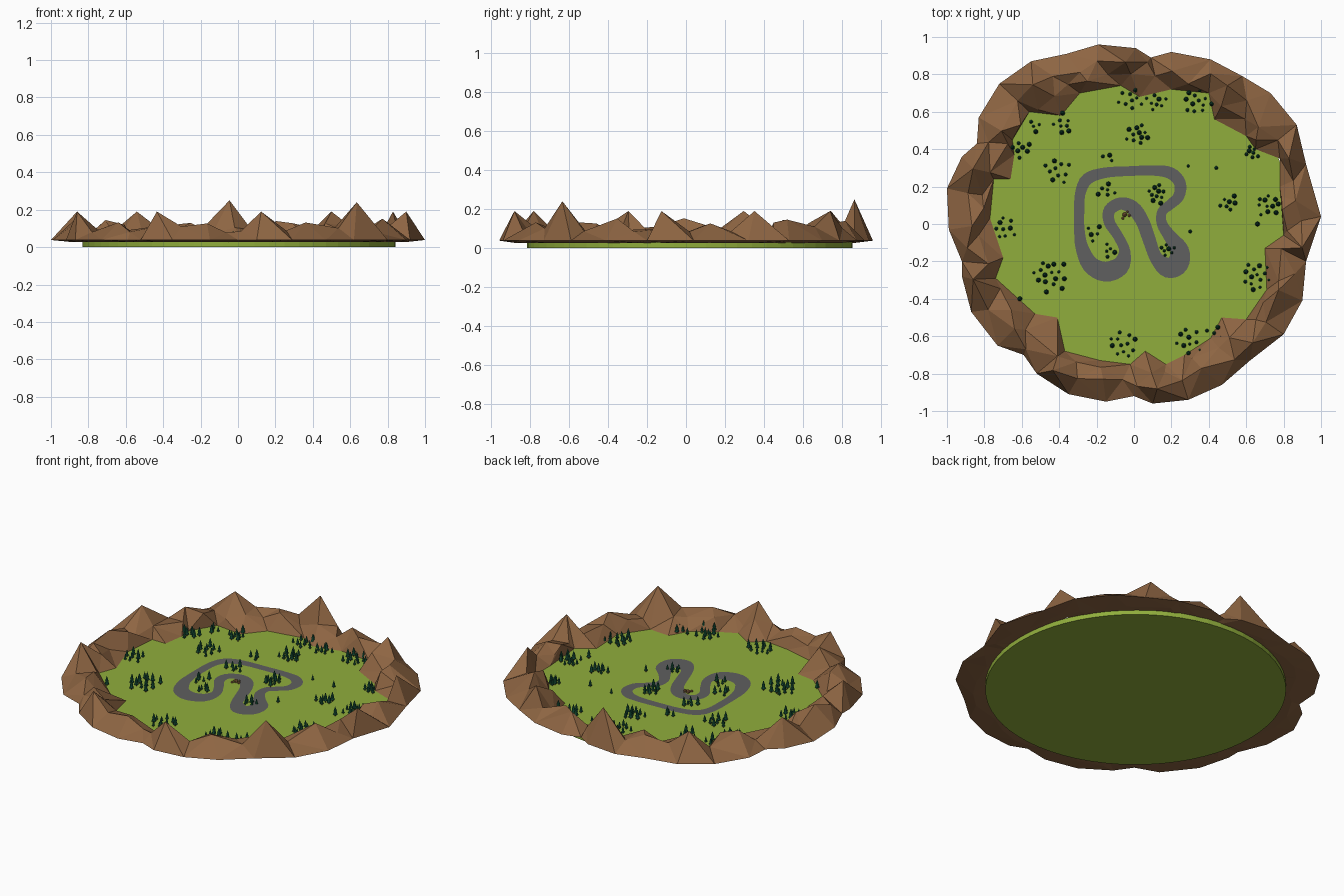
import bpy, bmesh, random
from math import sin, cos, radians, pi
from mathutils import Vector, Matrix
from mathutils.geometry import delaunay_2d_cdt

if "Cube" in bpy.data.objects:
    bpy.data.objects.remove(bpy.data.objects["Cube"])

random.seed(4)


def material(name, rgb):
    m = bpy.data.materials.new(name)
    m.diffuse_color = (*rgb, 1)
    m.use_nodes = True
    m.node_tree.nodes["Principled BSDF"].inputs["Base Color"].default_value = m.diffuse_color
    return m


def finish(bm, name, mat):
    me = bpy.data.meshes.new(name)
    bm.to_mesh(me)
    bm.free()
    me.materials.append(mat)
    ob = bpy.data.objects.new(name, me)
    bpy.context.collection.objects.link(ob)
    return ob


GRASS = material("grass", (0.28, 0.42, 0.045))
ROCK = material("rock", (0.27, 0.13, 0.055))
ROAD = material("road", (0.115, 0.115, 0.115))
LEAF = material("leaf", (0.01, 0.10, 0.05))
BARK = material("bark", (0.10, 0.05, 0.02))
TOP = 0.03

# Grass disc
bm = bmesh.new()
bmesh.ops.create_cone(bm, cap_ends=True, segments=64, radius1=0.836, radius2=0.836, depth=TOP,
                      matrix=Matrix.Translation((0.005, 0.02, TOP / 2)))
finish(bm, "grass_disc", GRASS)

# Winding road: centre line with half widths, smoothed into a closed ribbon
path = [(-.293, .05, .027), (-.288, .16, .028), (-.25, .24, .032), (-.155, .274, .028),
        (-.02, .283, .026), (.11, .286, .028), (.195, .272, .032), (.245, .22, .032),
        (.24, .15, .03), (.195, .105, .027), (.15, .065, .026), (.15, 0, .028),
        (.195, -.07, .035), (.243, -.14, .05), (.235, -.21, .058), (.18, -.232, .055),
        (.118, -.18, .035), (.08, -.08, .035), (.045, .015, .036), (-.005, .085, .038),
        (-.07, .11, .033), (-.13, .075, .032), (-.132, .01, .03), (-.085, -.065, .027),
        (-.05, -.145, .03), (-.075, -.225, .05), (-.155, -.255, .053), (-.235, -.215, .045),
        (-.28, -.12, .034), (-.292, -.03, .028)]


def smooth_loop(pts, steps):
    pts, n, out = [Vector(p) for p in pts], len(pts), []
    for i in range(n):
        a, b, c, d = (pts[(i + k) % n] for k in (-1, 0, 1, 2))
        for s in range(steps):
            t = s / steps
            out.append(0.5 * (2 * b + (c - a) * t + (2 * a - 5 * b + 4 * c - d) * t * t
                              + (3 * b - a - 3 * c + d) * t ** 3))
    return out


line = smooth_loop(path, 4)
bm = bmesh.new()
rows = []
for i, p in enumerate(line):
    d = (line[(i + 1) % len(line)] - line[i - 1]).to_2d().normalized()
    side = Vector((-d.y, d.x)) * p.z
    rows.append([bm.verts.new((p.x + s * side.x, p.y + s * side.y, TOP + 0.003)) for s in (1, -1)])
for i, (a, b) in enumerate(rows):
    c, d = rows[(i + 1) % len(rows)]
    bm.faces.new((a, b, d, c))
finish(bm, "race_road", ROAD)

# Mountain ring: outer and inner footprints, peaks between them, triangulated
outer = [(1, .04), (.92, .32), (.87, .53), (.73, .7), (.58, .79), (.41, .88), (.2, .92), (.09, .89),
         (.01, .94), (-.19, .96), (-.36, .91), (-.55, .87), (-.72, .75), (-.83, .57), (-.84, .43),
         (-.92, .36), (-1, .19), (-.99, -.03), (-.92, -.2), (-.92, -.28), (-.87, -.47),
         (-.73, -.65), (-.59, -.7), (-.52, -.8), (-.35, -.91), (-.15, -.95), (0, -.92),
         (.1, -.96), (.29, -.94), (.47, -.86), (.62, -.73), (.8, -.59), (.9, -.41), (.92, -.2)]
inner = [(.78, .2), (.78, .35), (.65, .4), (.6, .47), (.43, .56), (.4, .7), (.2, .72), (.03, .68),
         (-.07, .74), (-.29, .7), (-.39, .58), (-.56, .6), (-.65, .45), (-.64, .37), (-.66, .24),
         (-.75, .24), (-.77, .03), (-.7, -.18), (-.74, -.29), (-.53, -.48), (-.41, -.5),
         (-.37, -.68), (-.18, -.73), (-.02, -.75), (.06, -.68), (.17, -.75), (.27, -.7),
         (.41, -.61), (.47, -.5), (.6, -.51), (.71, -.35), (.7, -.13), (.8, -.06)]
# angle, radius and height of the ten main summits
summits = [(93, .866, .25), (56, .893, .19), (23, .9, .19), (-8, .908, .19), (-45, .898, .24),
           (-82, .89, .19), (-119, .895, .19), (-161, .91, .19), (-199, .91, .19), (-234, .92, .19)]


def inside(p, poly):
    hit = False
    for (x1, y1), (x2, y2) in zip(poly, poly[1:] + poly[:1]):
        if (y1 > p[1]) != (y2 > p[1]) and p[0] < x1 + (p[1] - y1) * (x2 - x1) / (y2 - y1):
            hit = not hit
    return hit


points = [(x, y, .038) for x, y in outer] + [(x, y, TOP) for x, y in inner]
n_out, n_loop = len(outer), len(points)
# foothills per summit: fraction of the way to the next summit, radius, height
hills = [(.24, .885, .095), (.5, .86, .14), (.76, .89, .09),
         (.08, .8, .11), (.34, .815, .075), (.6, .79, .115), (.84, .81, .07)]
for i, (a, r, h) in enumerate(summits):
    nxt = summits[(i + 1) % 10][0] - (360 if i == 9 else 0)
    local = [(a, r, h)]
    for f, hr, hh in hills:
        local.append((a + (nxt - a) * (f + random.uniform(-.06, .06)),
                      hr + random.uniform(-.02, .02), hh + random.uniform(-.015, .02)))
    for ang, rad, z in local:
        p = (rad * cos(radians(ang)), rad * sin(radians(ang)))
        if inside(p, outer) and not inside(p, inner):
            points.append((*p, z))

edges = [(i, (i + 1) % n_out) for i in range(n_out)]
n_in = n_loop - n_out
edges += [(n_out + i, n_out + (i + 1) % n_in) for i in range(n_in)]
flat, _, tris, origin, _, _ = delaunay_2d_cdt([Vector(p[:2]) for p in points], edges, [], 0, 1e-5)
bm = bmesh.new()
upper, lower = [], []
for v, ids in zip(flat, origin):
    k = ids[0] if ids else 0
    u = bm.verts.new((v.x, v.y, points[k][2]))
    upper.append(u)
    lower.append(u if k < n_loop else bm.verts.new((v.x, v.y, .027)))
for t in tris:
    c = sum((flat[i] for i in t), Vector((0, 0))) / len(t)
    if inside(c, outer) and not inside(c, inner):
        bm.faces.new([upper[i] for i in t])
        low = [lower[i] for i in reversed(t)]
        if any(lower[i] is not upper[i] for i in t):
            bm.faces.new(low)
bmesh.ops.delete(bm, geom=[v for v in bm.verts if not v.link_faces], context='VERTS')
finish(bm, "mountain_ring", ROCK)

# Pine trees in clumps: centre x, y, count, spread
clumps = [(-.02, .67, 9, .07), (.12, .65, 8, .06), (.34, .65, 12, .08), (.02, .48, 11, .07),
          (-.38, .53, 8, .06), (-.53, .53, 4, .04), (-.6, .4, 7, .06), (-.41, .29, 10, .08),
          (-.69, -.02, 9, .07), (-.45, -.27, 16, .10), (-.06, -.64, 12, .09), (.29, -.63, 10, .08),
          (.43, -.57, 4, .05), (.65, -.28, 14, .08), (.72, .1, 11, .07), (.51, .11, 7, .05),
          (.63, .38, 7, .04), (.12, .16, 10, .06), (.18, -.14, 7, .045), (-.22, -.05, 5, .05),
          (-.15, .18, 6, .05), (-.13, -.14, 5, .04), (-.14, .36, 3, .04), (.44, .3, 1, 0),
          (.66, 0, 1, 0), (.3, -.04, 1, 0), (-.61, -.4, 1, 0), (.29, .31, 1, 0)]
leaves, trunks = bmesh.new(), bmesh.new()


def cone(bm, x, y, z0, z1, r1, r2, seg):
    bmesh.ops.create_cone(bm, cap_ends=True, segments=seg, radius1=r1, radius2=r2, depth=z1 - z0,
                          matrix=Matrix.Translation((x, y, (z0 + z1) / 2)))


for cx, cy, n, spread in clumps:
    for i in range(n):
        a = i * 2.4 + cx * 40
        d = spread * ((i + .3) / n) ** .5 * random.uniform(.8, 1.1)
        x, y = cx + d * cos(a), cy + d * sin(a)
        r = random.choice((.008, .010, .013))
        cone(trunks, x, y, TOP, TOP + r, r * .25, r * .25, 6)
        cone(leaves, x, y, TOP + r * .8, TOP + r * 3.2, r, r * .15, 8)
        cone(leaves, x, y, TOP + r * 2.2, TOP + r * 4.6, r * .75, 0, 8)
finish(leaves, "pine_foliage", LEAF)
finish(trunks, "pine_trunks", BARK)

# Boulders on the middle of the field
bm = bmesh.new()
for x, y, r in ((-.05, .05, .014), (-.025, .045, .009), (-.06, .03, .008), (-.035, .065, .007)):
    bmesh.ops.create_icosphere(bm, subdivisions=1, radius=r,
                               matrix=Matrix.Translation((x, y, TOP + r * .4)))
finish(bm, "boulders", ROCK)
